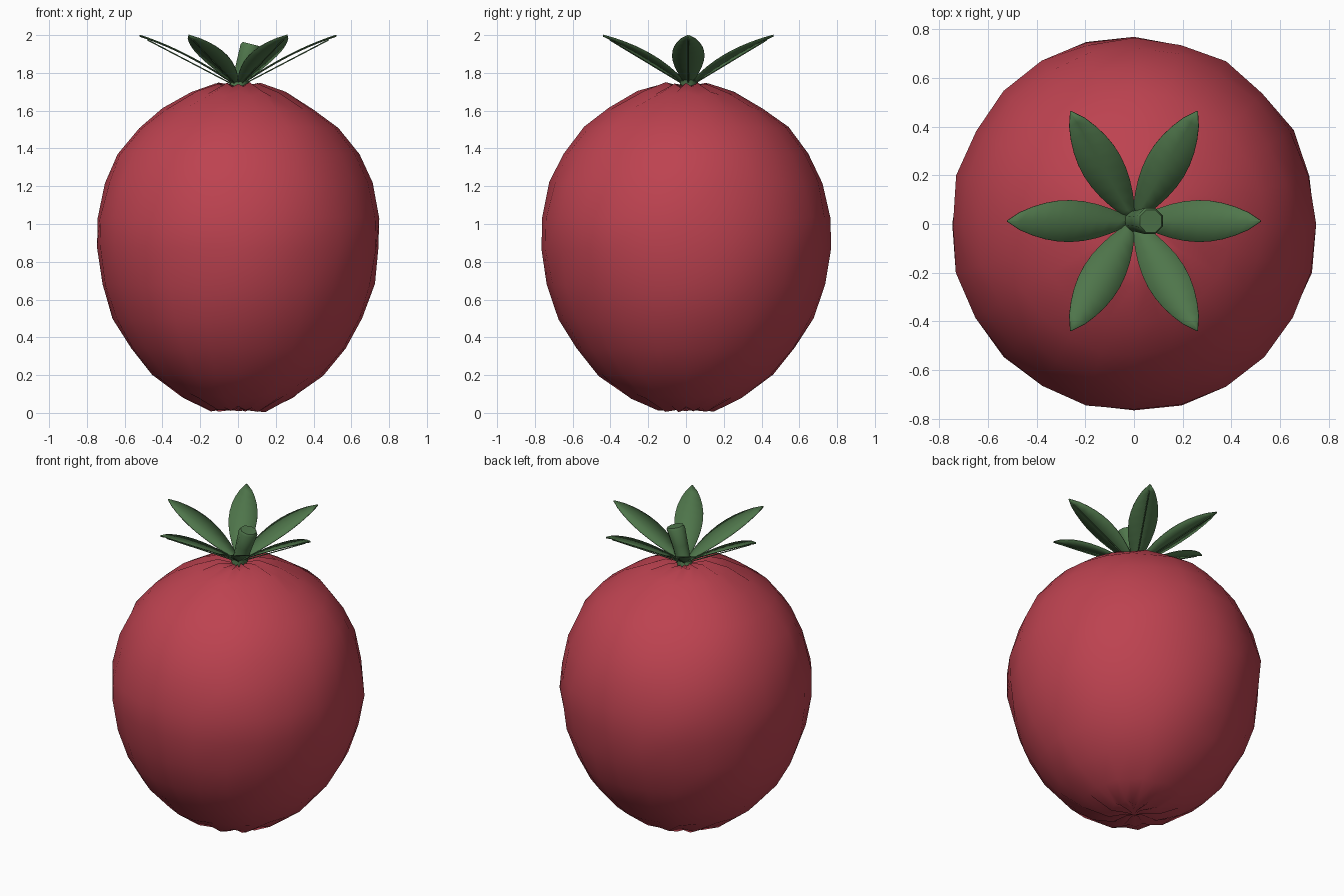
import bpy, bmesh, math, random
from mathutils import Vector, Matrix

if "Cube" in bpy.data.objects:
    bpy.data.objects.remove(bpy.data.objects["Cube"])
random.seed(4)


def material(name, rgb):
    m = bpy.data.materials.new(name)
    m.use_nodes = True
    m.diffuse_color = (*rgb, 1)
    m.node_tree.nodes["Principled BSDF"].inputs["Base Color"].default_value = (*rgb, 1)
    return m


red = material("tomato red", (0.51, 0.055, 0.08))
green = material("leaf green", (0.078, 0.18, 0.07))


def finish(name, bm, mat, smooth=True):
    bmesh.ops.recalc_face_normals(bm, faces=bm.faces)
    mesh = bpy.data.meshes.new(name)
    bm.to_mesh(mesh)
    bm.free()
    mesh.materials.append(mat)
    for p in mesh.polygons:
        p.use_smooth = smooth
    ob = bpy.data.objects.new(name, mesh)
    bpy.context.collection.objects.link(ob)
    return ob


def loft(bm, rings):
    """Bridge successive closed rings of vertices with quads."""
    for a, b in zip(rings, rings[1:]):
        n = len(a)
        for i in range(n):
            bm.faces.new((a[i], a[(i + 1) % n], b[(i + 1) % n], b[i]))


# Fruit: lathed profile with slight lumps and pinched pleats near both ends
profile = [(.05, .03), (.15, .02), (.30, .09), (.45, .2), (.57, .34), (.66, .5), (.72, .68),
           (.75, .87), (.75, 1.03), (.705, 1.22), (.64, 1.37), (.53, 1.51), (.40, 1.61),
           (.25, 1.69), (.12, 1.735), (.04, 1.72)]
SEG = 24
bm = bmesh.new()
rings = []
for r, z in profile:
    pleat = 0.012 if r < 0.35 else 0
    ring = []
    for i in range(SEG):
        a = math.tau * i / SEG
        rr = r * (1 + random.uniform(-.012, .012))
        zz = z + pleat * (-1) ** i * (1 - r) + random.uniform(-.006, .006)
        ring.append(bm.verts.new((rr * math.cos(a), rr * 1.02 * math.sin(a), zz)))
    rings.append(ring)
loft(bm, rings)
for ring, z in ((rings[0], 0.01), (rings[-1], 1.70)):
    pole = bm.verts.new((0, 0, z))
    for i in range(SEG):
        bm.faces.new((ring[i], ring[(i + 1) % SEG], pole))
finish("fruit", bm, red)

# Leaves: arched blades, each with a thin straight rib beneath
CENTRE = Vector((0, .012, 0))
STEPS = 10


def leaf(index):
    turn = Matrix.Translation(CENTRE) @ Matrix.Rotation(math.tau * index / 6, 4, "Z")
    bm = bmesh.new()
    rows = []
    for s in range(STEPS + 1):
        t = s / STEPS
        w = 0.006 + 0.08 * math.sin(math.pi * t ** 1.05) ** 0.85 if s < STEPS else 0.002
        z = 1.73 + .27 * t + .1 * t * (1 - t)
        rows.append([bm.verts.new(turn @ Vector((.52 * t, w * k, z - .006 * (1 - abs(k)))))
                     for k in (-1, 0, 1)])
    for a, b in zip(rows, rows[1:]):
        for k in range(2):
            bm.faces.new((a[k], b[k], b[k + 1], a[k + 1]))
    ob = finish(f"leaf_{index + 1}", bm, green)
    thick = ob.modifiers.new("thickness", "SOLIDIFY")
    thick.thickness = 0.005
    thick.offset = 0

    rib = bmesh.new()
    ends = []
    for x, z in ((.03, 1.74), (.48, 1.975)):
        ends.append([rib.verts.new(turn @ Vector((x, .004 * math.cos(a), z + .004 * math.sin(a))))
                     for a in (math.tau * i / 5 for i in range(5))])
    loft(rib, ends)
    for e in ends:
        rib.faces.new(e)
    finish(f"leaf_rib_{index + 1}", rib, green, False)


for i in range(6):
    leaf(i)

# Stem: short leaning octagonal stalk with a flared foot and chamfered top
bm = bmesh.new()
rings = []
for x, z, r in ((.0, 1.72, .05), (.012, 1.76, .045), (.035, 1.84, .05),
                (.066, 1.94, .058), (.069, 1.953, .05)):
    place = Matrix.Translation((x, .012, z)) @ Matrix.Rotation(.24, 4, "Y")
    rings.append([bm.verts.new(place @ Vector((r * math.cos(a), r * math.sin(a), 0)))
                  for a in (math.tau * (i + .5) / 8 for i in range(8))])
loft(bm, rings)
bm.faces.new(rings[0])
bm.faces.new(rings[-1])
stem = finish("stem", bm, green)
bpy.context.view_layer.objects.active = stem
stem.select_set(True)
bpy.ops.object.shade_smooth_by_angle(angle=math.radians(50))
